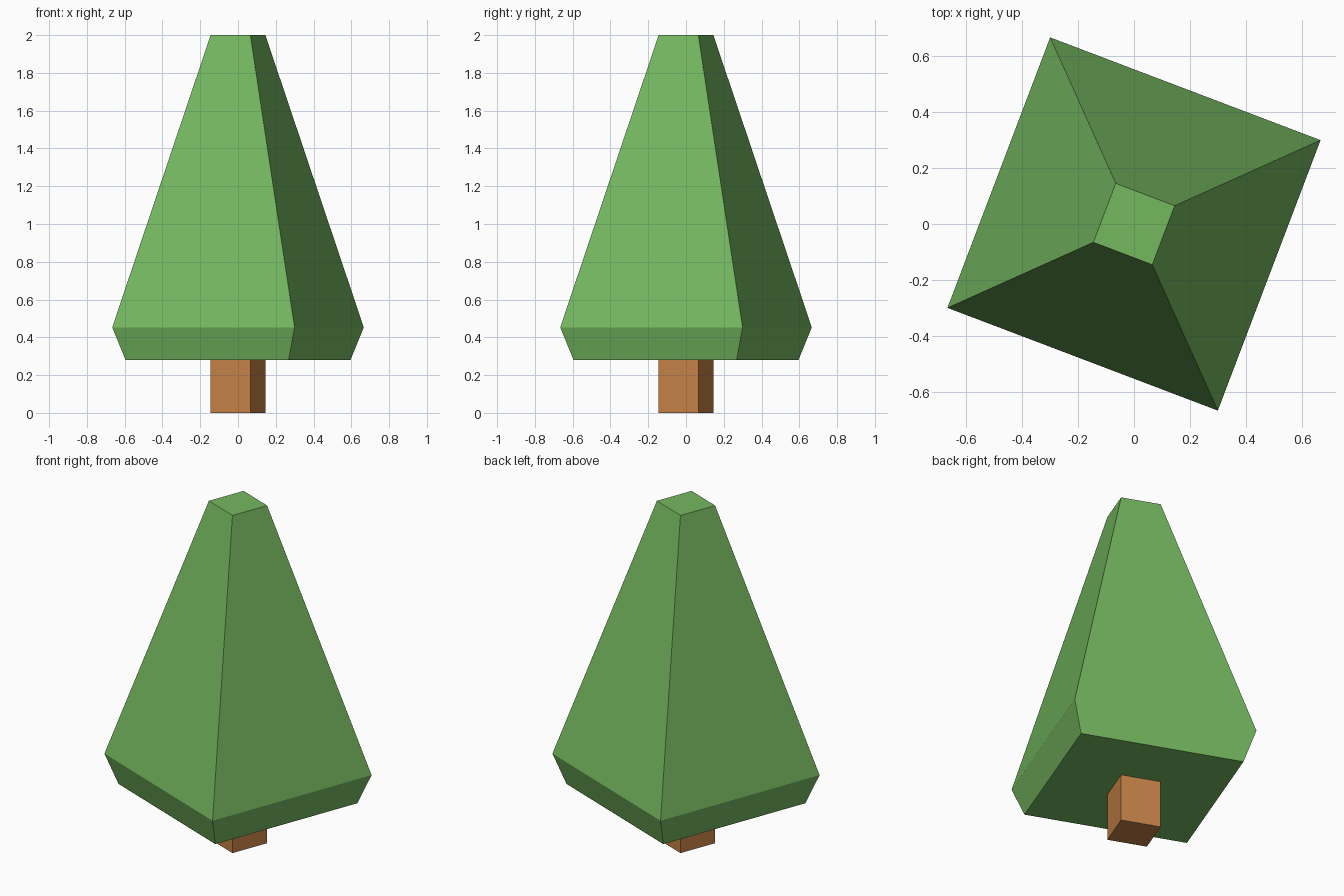
import bpy, bmesh, math

cube = bpy.data.objects.get("Cube")
if cube:
    bpy.data.objects.remove(cube, do_unlink=True)

TWIST = math.radians(24.2)


def make_material(name, rgb):
    mat = bpy.data.materials.new(name)
    mat.use_nodes = True
    colour = (*rgb, 1.0)
    mat.diffuse_color = colour
    mat.node_tree.nodes["Principled BSDF"].inputs["Base Color"].default_value = colour
    return mat


def square_loft(name, rings, mat):
    """Closed four-sided solid through (corner radius, height) rings."""
    bm = bmesh.new()
    loops = []
    for radius, z in rings:
        angles = [TWIST + i * math.pi / 2 for i in range(4)]
        loops.append([bm.verts.new((radius * math.cos(a), radius * math.sin(a), z))
                      for a in angles])
    for low, high in zip(loops, loops[1:]):
        for i in range(4):
            j = (i + 1) % 4
            bm.faces.new((low[i], low[j], high[j], high[i]))
    bm.faces.new(loops[0][::-1])
    bm.faces.new(loops[-1])
    mesh = bpy.data.meshes.new(name)
    bm.to_mesh(mesh)
    bm.free()
    mesh.materials.append(mat)
    obj = bpy.data.objects.new(name, mesh)
    bpy.context.collection.objects.link(obj)
    return obj


leaf_green = make_material("leaf green", (0.178, 0.479, 0.117))
bark_brown = make_material("bark brown", (0.55, 0.22, 0.061))

# Trunk
square_loft("trunk", [(0.159, 0), (0.159, 0.28)], bark_brown)

# Foliage with an undercut skirt and a flat tip
square_loft("foliage", [(0.653, 0.28), (0.73, 0.453), (0.159, 2.0)], leaf_green)
